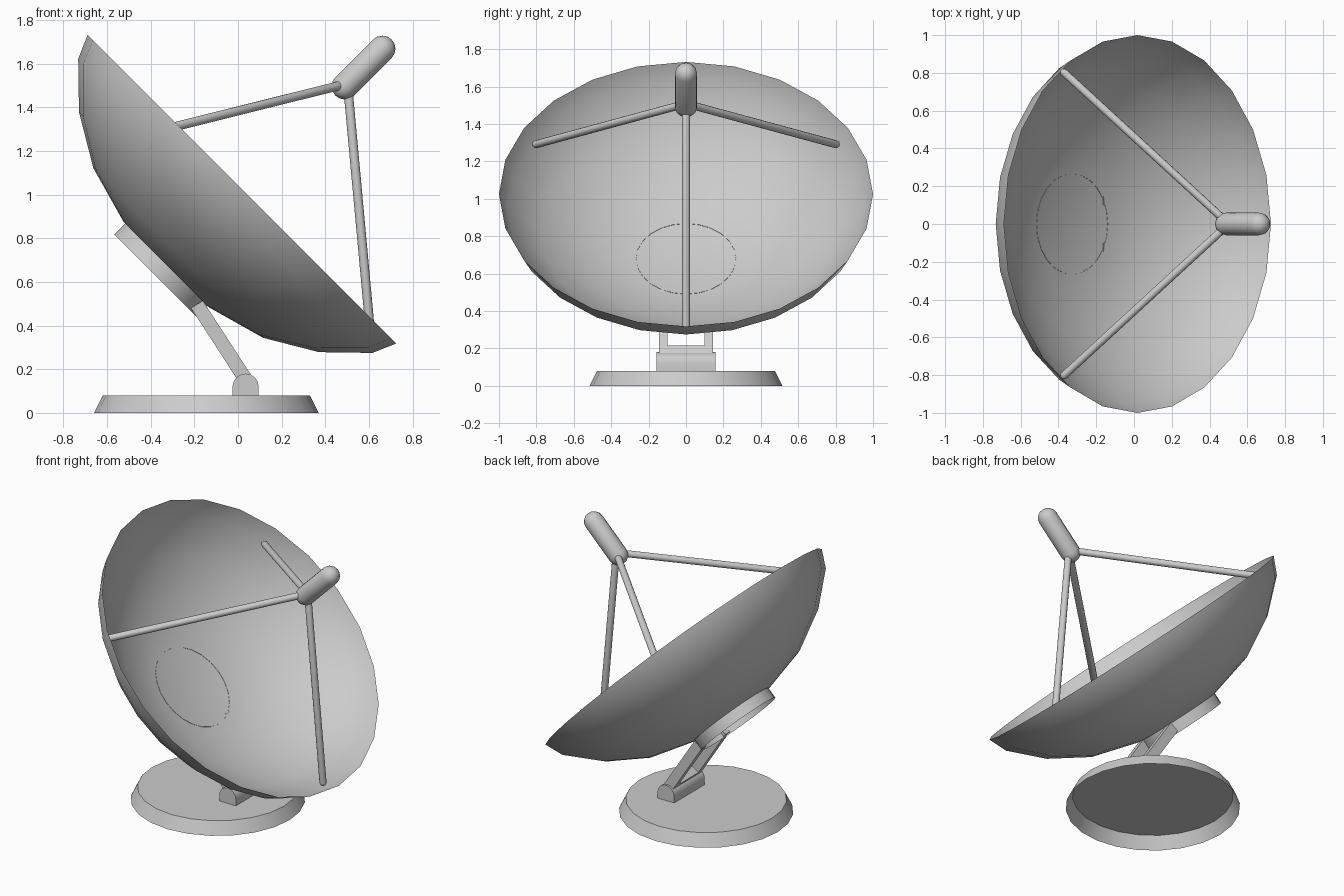
import bpy, bmesh, math
from mathutils import Matrix, Vector

if "Cube" in bpy.data.objects:
    bpy.data.objects.remove(bpy.data.objects["Cube"])


def finish(name, bm, matrix=Matrix(), angle=32):
    bmesh.ops.remove_doubles(bm, verts=bm.verts, dist=1e-5)
    bmesh.ops.recalc_face_normals(bm, faces=bm.faces)
    me = bpy.data.meshes.new(name)
    bm.to_mesh(me)
    bm.free()
    me.transform(matrix)
    ob = bpy.data.objects.new(name, me)
    bpy.context.collection.objects.link(ob)
    bpy.ops.object.select_all(action='DESELECT')
    ob.select_set(True)
    bpy.context.view_layer.objects.active = ob
    bpy.ops.object.shade_smooth_by_angle(angle=math.radians(angle))
    return ob


def revolve(name, profile, matrix, segs=24):
    """Turn (radius, height) points about local z."""
    bm = bmesh.new()
    vs = [bm.verts.new((r, 0, h)) for r, h in profile]
    es = [bm.edges.new(p) for p in zip(vs, vs[1:])]
    bmesh.ops.spin(bm, geom=vs + es, axis=(0, 0, 1), cent=(0, 0, 0),
                   steps=segs, angle=math.tau, use_merge=True)
    return finish(name, bm, matrix)


def capsule(name, a, b, radius, segs, matrix):
    """Round-ended rod between two centres."""
    a, b = Vector(a), Vector(b)
    length = (b - a).length
    arc = [math.radians(t) for t in (0, 22.5, 45, 67.5, 90)]
    prof = [(radius * math.sin(t), -radius * math.cos(t)) for t in arc]
    prof += [(radius * math.sin(t), length + radius * math.cos(t)) for t in reversed(arc)]
    turn = (b - a).to_track_quat('Z', 'Y').to_matrix().to_4x4()
    return revolve(name, prof, matrix @ Matrix.Translation(a) @ turn, segs)


def extrude_xz(name, outline, y0, y1):
    """Push an x-z outline along y."""
    bm = bmesh.new()
    face = bm.faces.new([bm.verts.new((x, y0, z)) for x, z in outline])
    geo = bmesh.ops.extrude_face_region(bm, geom=[face])['geom']
    bmesh.ops.translate(bm, vec=(0, y1 - y0, 0),
                        verts=[g for g in geo if isinstance(g, bmesh.types.BMVert)])
    return finish(name, bm)


def bar_outline(p, q, half):
    """Rectangle around the line p-q in the x-z plane."""
    p, q = Vector(p), Vector(q)
    d = (q - p).normalized()
    n = Vector((d.y, -d.x)) * half
    return [p + n, q + n, q - n, p - n]


# Base, open underneath
revolve("base", [(0.515, 0), (0.475, 0.08), (0, 0.08)],
        Matrix.Translation((-0.145, 0, 0)))

# Hinge block with a half-round top
hinge = [(-0.025, 0.08), (0.095, 0.08)]
hinge += [(0.035 + 0.06 * math.cos(math.pi * i / 8),
           0.12 + 0.06 * math.sin(math.pi * i / 8)) for i in range(9)]
extrude_xz("hinge_block", hinge, -0.157, 0.157)

# Fork that carries the dish
foot, tip = (0.05, 0.13), (-0.188, 0.497)
for side, s in (("left", -1), ("right", 1)):
    extrude_xz("fork_arm_" + side, bar_outline(foot, tip, 0.032), s * 0.10, s * 0.145)
extrude_xz("fork_crossbar", bar_outline(foot, (0.006, 0.197), 0.032), -0.10, 0.10)

# Dish frame: centred on the rim, tilted 45 degrees
dish = Matrix.Translation((0.018, 0, 1.025)) @ Matrix.Rotation(math.radians(45), 4, 'Y')

# Dish shell with flat centre, and its mounting ring
revolve("dish", [(0, -0.49), (0.275, -0.49), (0.55, -0.413), (0.778, -0.278),
                 (0.953, -0.108), (1.0, 0)], dish)
revolve("mount_ring", [(0.267, -0.488), (0.267, -0.56)], dish)

# Receiver and its three struts
capsule("receiver", (0, 0, 0.666), (0, 0, 0.91), 0.06, 16, dish)
for i in range(3):
    spin = Matrix.Rotation(math.tau * i / 3, 4, 'Z')
    capsule("receiver_strut_%d" % (i + 1), (0.925, 0, -0.085), (0.035, 0, 0.655),
            0.021, 12, dish @ spin)
